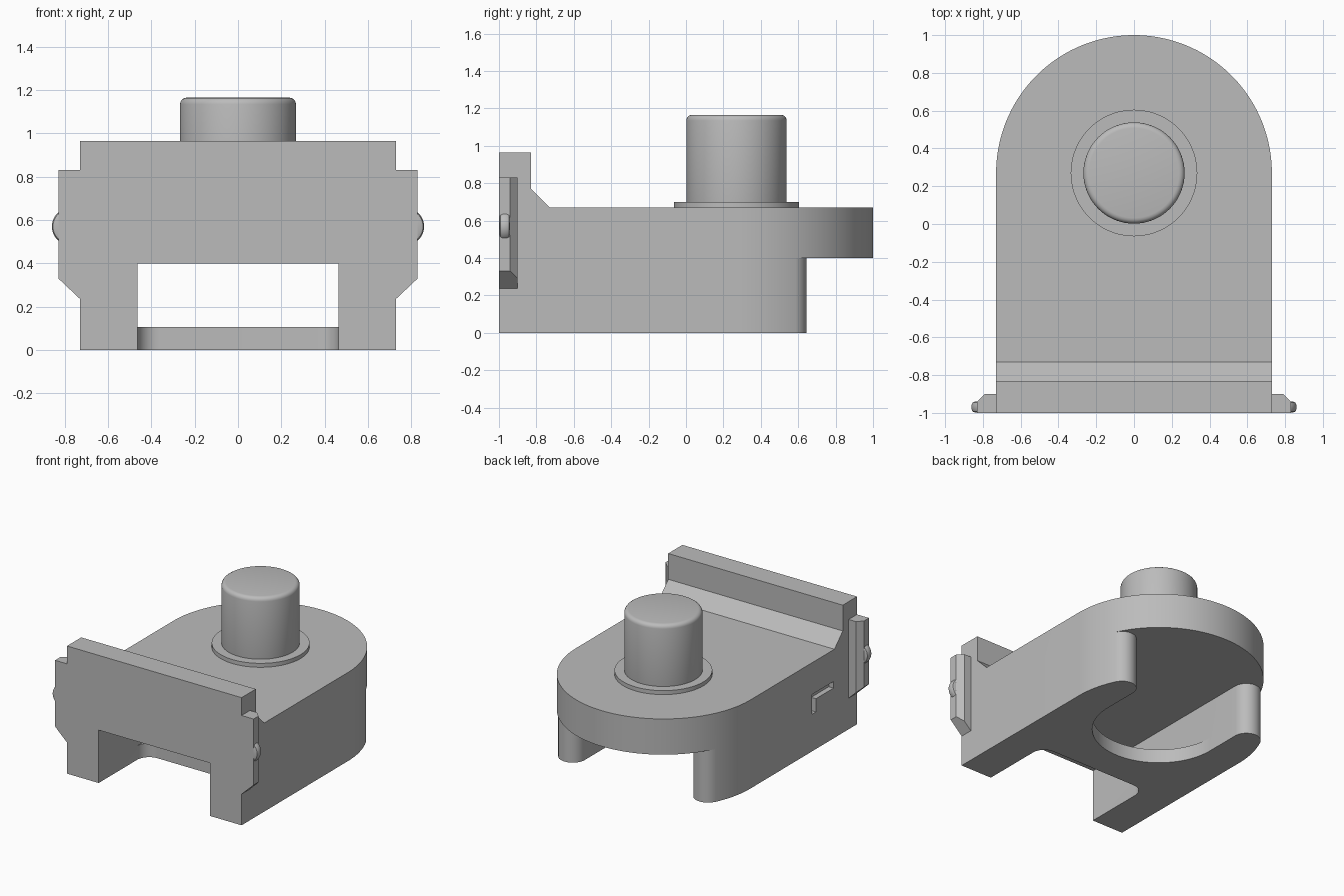
import bpy, bmesh
from math import cos, sin, radians

cube = bpy.data.objects.get("Cube")
if cube:
    bpy.data.objects.remove(cube, do_unlink=True)

grey = bpy.data.materials.new("plain_grey")
grey.use_nodes = True
grey.diffuse_color = (0.5, 0.5, 0.5, 1)
grey.node_tree.nodes["Principled BSDF"].inputs["Base Color"].default_value = (0.5, 0.5, 0.5, 1)

HALF = 0.73      # half width of the body
SLOT = 0.465     # half width of the channel
PIVOT = 0.27     # y of the pin and of the rounded end
TOP, CEIL, BRIDGE = 0.67, 0.40, 0.105


def arc(cx, cy, r, start, end, n=24):
    angles = [radians(start + (end - start) * i / n) for i in range(n + 1)]
    return [(cx + r * cos(a), cy + r * sin(a)) for a in angles]


def circle(cx, cy, r, n=64):
    return arc(cx, cy, r, 0, 360, n)[:-1]


def mirrored(half):
    """Close a right-hand outline with its left-hand copy."""
    return half + [(-x, y) for x, y in reversed(half)]


def prism(name, outline, low, high, axis="z"):
    place = {"x": lambda a, b, c: (c, a, b),
             "y": lambda a, b, c: (a, c, b),
             "z": lambda a, b, c: (a, b, c)}[axis]
    bm = bmesh.new()
    rings = [[bm.verts.new(place(a, b, c)) for a, b in outline] for c in (low, high)]
    bm.faces.new(rings[0])
    bm.faces.new(rings[1])
    n = len(outline)
    for i in range(n):
        j = (i + 1) % n
        bm.faces.new((rings[0][i], rings[0][j], rings[1][j], rings[1][i]))
    bmesh.ops.recalc_face_normals(bm, faces=bm.faces)
    mesh = bpy.data.meshes.new(name)
    bm.to_mesh(mesh)
    bm.free()
    mesh.materials.append(grey)
    obj = bpy.data.objects.new(name, mesh)
    bpy.context.collection.objects.link(obj)
    return obj


def activate(obj):
    bpy.ops.object.select_all(action="DESELECT")
    obj.select_set(True)
    bpy.context.view_layer.objects.active = obj


def combine(obj, tool, operation="DIFFERENCE"):
    activate(obj)
    mod = obj.modifiers.new("cut", "BOOLEAN")
    mod.operation, mod.object, mod.solver = operation, tool, "EXACT"
    bpy.ops.object.modifier_apply(modifier=mod.name)
    bpy.data.objects.remove(tool, do_unlink=True)


def soften(obj, width, segments):
    activate(obj)
    mod = obj.modifiers.new("round", "BEVEL")
    mod.width, mod.segments = width, segments
    mod.limit_method, mod.angle_limit = "ANGLE", radians(40)
    bpy.ops.object.modifier_apply(modifier=mod.name)


# Body: side profile with raised front lip, trimmed to a round-ended plan
side = [(-1, 0), (1.2, 0), (1.2, TOP), (-0.73, TOP), (-0.83, 0.77), (-0.83, 0.965), (-1, 0.965)]
body = prism("body", side, -0.9, 0.9, "x")
plan = [(HALF, -1.2)] + arc(0, PIVOT, HALF, 0, 180, 72) + [(-HALF, -1.2)]
combine(body, prism("plan_cutter", plan, -0.2, 1.2), "INTERSECT")

# Front notch with filleted inner corners
notch = mirrored([(SLOT, -1.2)] + arc(SLOT - 0.1, -0.54, 0.1, 0, 90, 10))
combine(body, prism("notch_cutter", notch, -0.2, CEIL))

# Rear recess with rounded leg ends
rear = mirrored(arc(0, PIVOT, SLOT, -90, 0, 32)[1:]
                + arc(SLOT + 0.1, 0.545, 0.1, 180, 26, 20)
                + [(1, 0.757), (1, 1.2)])
combine(body, prism("rear_cutter", rear, -0.2, CEIL))

# Channel over the bridge piece
tunnel = mirrored([(SLOT, -0.7), (SLOT, PIVOT)])
combine(body, prism("tunnel_cutter", tunnel, BRIDGE, CEIL))

# Small angled groove on the right side
groove = [(-0.72, 0.43), (-0.46, 0.43), (-0.46, 0.28), (-0.51, 0.28), (-0.51, 0.38), (-0.72, 0.38)]
combine(body, prism("groove_cutter", groove, -0.8, -HALF + 0.04, "x"))

# Pin and its collar
collar = prism("pin_collar", circle(0, PIVOT, 0.335, 96), TOP - 0.02, 0.70)
pin = prism("pin", circle(0, PIVOT, 0.268, 96), TOP - 0.05, 1.165)
soften(pin, 0.03, 4)

# Side flanges with a round catch on each
parts = [body, collar, pin]
for label, s in (("left", 1), ("right", -1)):
    front = [(s * x, z) for x, z in ((0.7, 0.207), (0.83, 0.33), (0.83, 0.83), (0.7, 0.83))]
    flange = prism(label + "_flange", front, -1, -0.7, "y")
    top = [(s * x, y) for x, y in ((0.6, -1.2), (0.83, -1.2), (0.83, -0.94), (0.79, -0.90), (0.6, -0.90))]
    top[1] = (s * 0.9, -1.2)
    top[2:3] = [(s * 0.9, -0.94), (s * 0.83, -0.94)]
    combine(flange, prism("flange_cutter", top, 0, 1), "INTERSECT")
    catch = prism(label + "_catch", circle(s * 0.775, 0.57, 0.085, 48), -0.998, -0.94, "y")
    soften(catch, 0.018, 2)
    parts += [flange, catch]

for part in parts:
    activate(part)
    bpy.ops.object.shade_smooth_by_angle(angle=radians(30))
